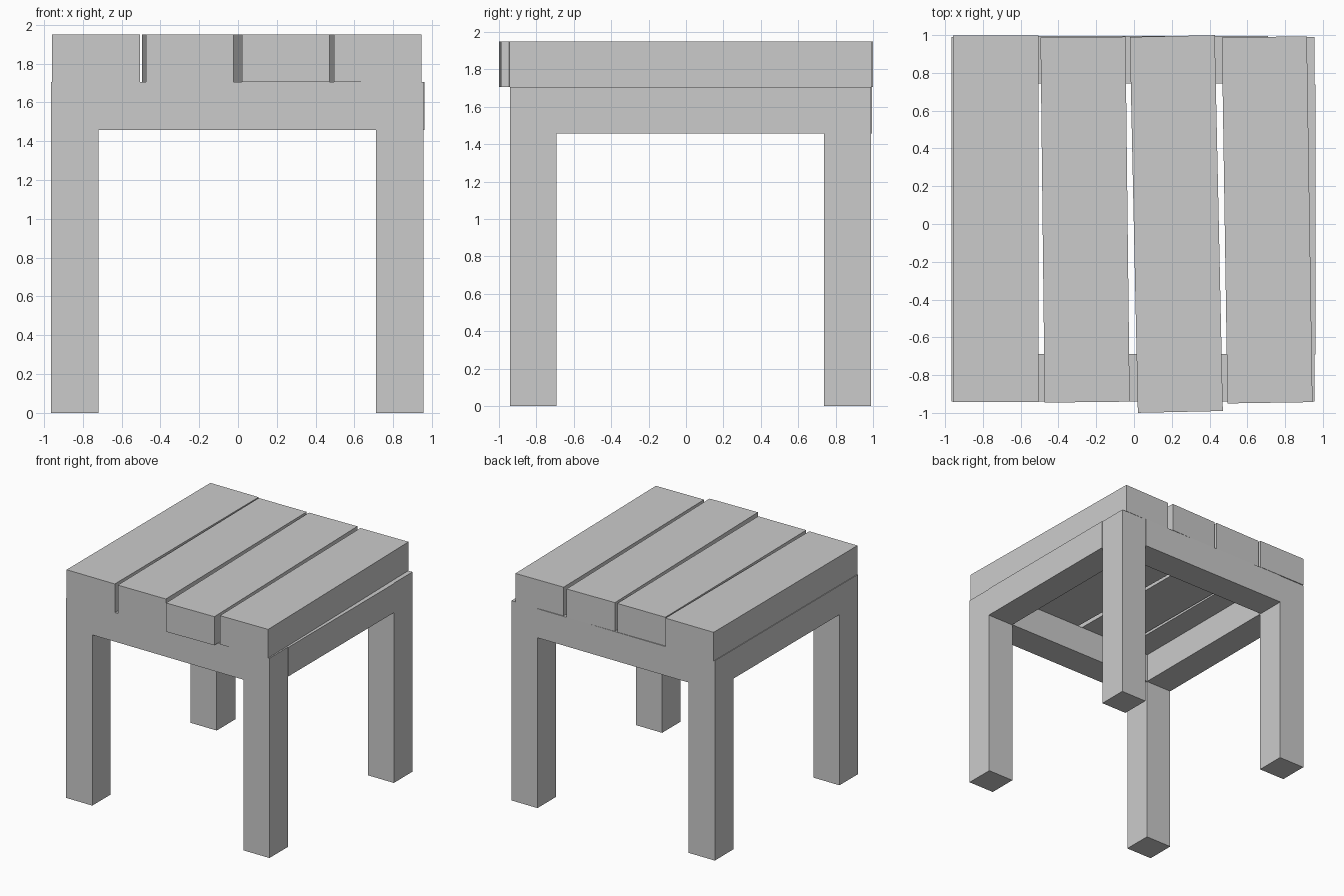
import bpy

if "Cube" in bpy.data.objects:
    bpy.data.objects.remove(bpy.data.objects["Cube"])


def box(name, lo, hi, turn=0.0):
    """Box between two corners, optionally turned about z at its centre."""
    centre = [(a + b) / 2 for a, b in zip(lo, hi)]
    bpy.ops.mesh.primitive_cube_add(size=1, location=centre, rotation=(0, 0, turn))
    ob = bpy.context.object
    ob.name = name
    ob.scale = [b - a for a, b in zip(lo, hi)]
    bpy.ops.object.transform_apply(location=False, rotation=False, scale=True)
    return ob


RAIL_Z, SEAT_Z, TOP_Z = 1.457, 1.705, 1.95
LEFT, RIGHT = (-0.965, -0.718), (0.71, 0.955)
FRONT, BACK = (-0.94, -0.692), (0.738, 0.99)

# Four square legs
for ny, y in (("front", FRONT), ("back", BACK)):
    for nx, x in (("left", LEFT), ("right", RIGHT)):
        box(f"{ny}_{nx}_leg", (x[0], y[0], 0), (x[1], y[1], SEAT_Z))

# Rails joining the legs under the seat
box("front_rail", (LEFT[1], -0.94, RAIL_Z), (RIGHT[0], -0.688, SEAT_Z))
box("back_rail", (LEFT[1], 0.745, RAIL_Z), (RIGHT[0], 0.995, SEAT_Z))
box("left_rail", (-0.965, FRONT[1], RAIL_Z), (-0.718, BACK[0], SEAT_Z))
box("right_rail", (0.713, FRONT[1], RAIL_Z), (0.96, BACK[0], SEAT_Z))

# Seat planks, slightly crooked: centre x, centre y, width, length, turn
planks = [
    (-0.732, 0.028, 0.455, 1.94, 0.0),
    (-0.259, 0.023, 0.45, 1.932, 0.0114),
    (0.224, 0.0, 0.45, 1.99, 0.0215),
    (0.705, 0.022, 0.45, 1.937, 0.0155),
]
for i, (x, y, w, l, turn) in enumerate(planks, 1):
    box(f"seat_plank_{i}", (x - w / 2, y - l / 2, SEAT_Z),
        (x + w / 2, y + l / 2, TOP_Z), turn)
